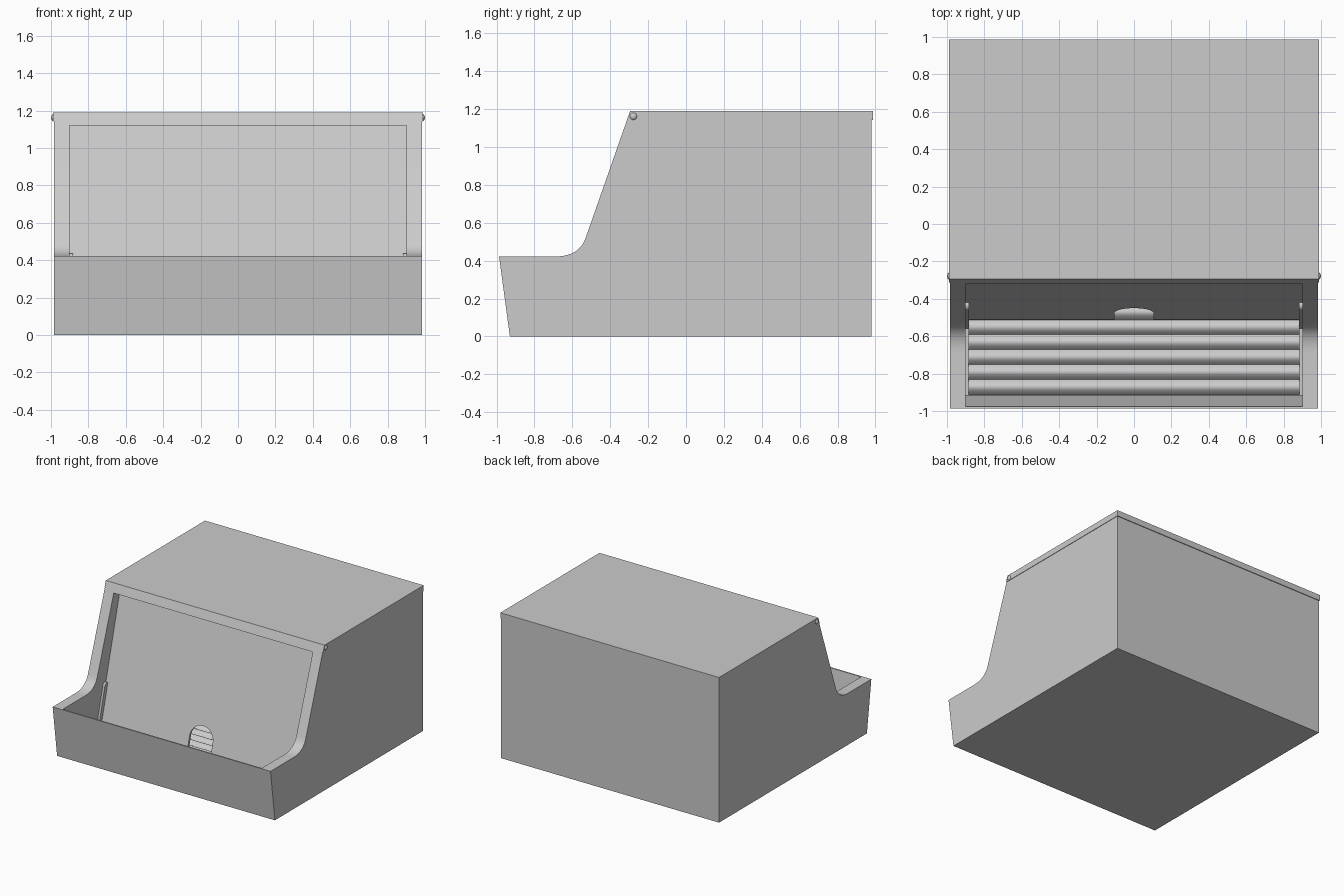
import bpy, bmesh, math
from mathutils import Vector

if "Cube" in bpy.data.objects:
    bpy.data.objects.remove(bpy.data.objects["Cube"])


def extrude_profile(name, pts, x0, x1, smooth=None):
    """Solid made by sweeping a (y, z) outline from x0 to x1."""
    bm = bmesh.new()
    face = bm.faces.new([bm.verts.new((x0, y, z)) for y, z in pts])
    ext = bmesh.ops.extrude_face_region(bm, geom=[face])
    verts = [v for v in ext["geom"] if isinstance(v, bmesh.types.BMVert)]
    bmesh.ops.translate(bm, verts=verts, vec=(x1 - x0, 0, 0))
    bmesh.ops.recalc_face_normals(bm, faces=bm.faces)
    me = bpy.data.meshes.new(name)
    bm.to_mesh(me)
    bm.free()
    ob = bpy.data.objects.new(name, me)
    bpy.context.collection.objects.link(ob)
    if smooth:
        bpy.ops.object.select_all(action='DESELECT')
        ob.select_set(True)
        bpy.context.view_layer.objects.active = ob
        bpy.ops.object.shade_smooth_by_angle(angle=math.radians(smooth))
    return ob


def cut(ob, cutter):
    mod = ob.modifiers.new("cut", 'BOOLEAN')
    mod.operation = 'DIFFERENCE'
    mod.solver = 'EXACT'
    mod.object = cutter
    bpy.context.view_layer.objects.active = ob
    bpy.ops.object.modifier_apply(modifier=mod.name)
    bpy.data.objects.remove(cutter)


def curve(a, b, c, n=10):
    """Quadratic blend from a to c around corner b."""
    a, b, c = Vector(a), Vector(b), Vector(c)
    return [tuple(a.lerp(b, i / n).lerp(b.lerp(c, i / n), i / n)) for i in range(n + 1)]


# Body: outer shell with the sloped front and filleted side walls
outline = [(-0.93, 0), (0.98, 0), (0.98, 1.142), (-0.312, 1.142)]
outline += curve((-0.53, 0.52), (-0.565, 0.422), (-0.69, 0.422))
outline += [(-0.987, 0.422)]
body = extrude_profile("body", outline, -0.985, 0.985, 25)

# Hollow interior, open through the front
cavity = extrude_profile("cavity_cutter", [
    (-0.917, 0.03), (0.95, 0.03), (0.95, 1.12), (-0.6, 1.12), (-0.977, 0.46),
    (-0.976, 0.422)], -0.9, 0.9)
cut(body, cavity)

# Lid with a slanted front edge and a slight overhang
extrude_profile("lid", [(-0.295, 1.19), (0.986, 1.19), (0.986, 1.142),
                        (-0.312, 1.142)], -0.989, 0.989)

# Hinge pins at the front of the lid
for side, label in ((-1, "left"), (1, "right")):
    bpy.ops.mesh.primitive_uv_sphere_add(segments=24, ring_count=12, radius=0.02,
                                         location=(side * 0.984, -0.278, 1.162))
    pin = bpy.context.object
    pin.name = "hinge_pin_" + label
    pin.scale.x = 0.75
    bpy.ops.object.shade_smooth()


# Front panel, recessed behind the opening
def panel_y(z):
    return -0.51 + (z - 0.10) * 0.268


panel = extrude_profile("front_panel", [
    (panel_y(0.10), 0.10), (panel_y(1.12), 1.12),
    (panel_y(1.12) + 0.02, 1.12), (panel_y(0.10) + 0.02, 0.10)], -0.9, 0.9)

# Arched notch at the bottom middle of the panel
bm = bmesh.new()
arch = [(-0.105, 0.0), (0.105, 0.0)]
arch += [(0.105 * math.cos(math.pi * i / 16), 0.225 + 0.10 * math.sin(math.pi * i / 16))
         for i in range(17)]
face = bm.faces.new([bm.verts.new((x, -0.7, z)) for x, z in arch])
ext = bmesh.ops.extrude_face_region(bm, geom=[face])
bmesh.ops.translate(bm, vec=(0, 0.5, 0),
                    verts=[v for v in ext["geom"] if isinstance(v, bmesh.types.BMVert)])
bmesh.ops.recalc_face_normals(bm, faces=bm.faces)
me = bpy.data.meshes.new("notch_cutter")
bm.to_mesh(me)
bm.free()
notch = bpy.data.objects.new("notch_cutter", me)
bpy.context.collection.objects.link(notch)
cut(panel, notch)

# Ribbed floor: rounded ribs running across, rising gently to the back
pitch, start, count = 0.08, -0.912, 23
ribs = []
for r in range(count):
    for i in range(8):
        t = i / 8
        ribs.append((start + pitch * (r + t),
                     0.045 + 0.004 * (r + t) + 0.028 * math.sin(math.pi * t)))
end = start + pitch * count
extrude_profile("ribbed_floor", ribs + [(end, 0.13), (end, 0.025), (start, 0.025)],
                -0.885, 0.885, 40)

# Side guides in front of the panel, with rounded tops
guide = [(panel_y(0.05) - 0.035, 0.05), (panel_y(0.05) + 0.02, 0.05)]
guide += [(panel_y(0.41) - 0.008 + 0.027 * math.cos(a), 0.41 + 0.027 * math.sin(a))
          for a in [math.pi * i / 8 for i in range(9)]]
for side, label in ((-1, "left"), (1, "right")):
    extrude_profile("panel_guide_" + label, guide, side * 0.882, side * 0.902, 40)
